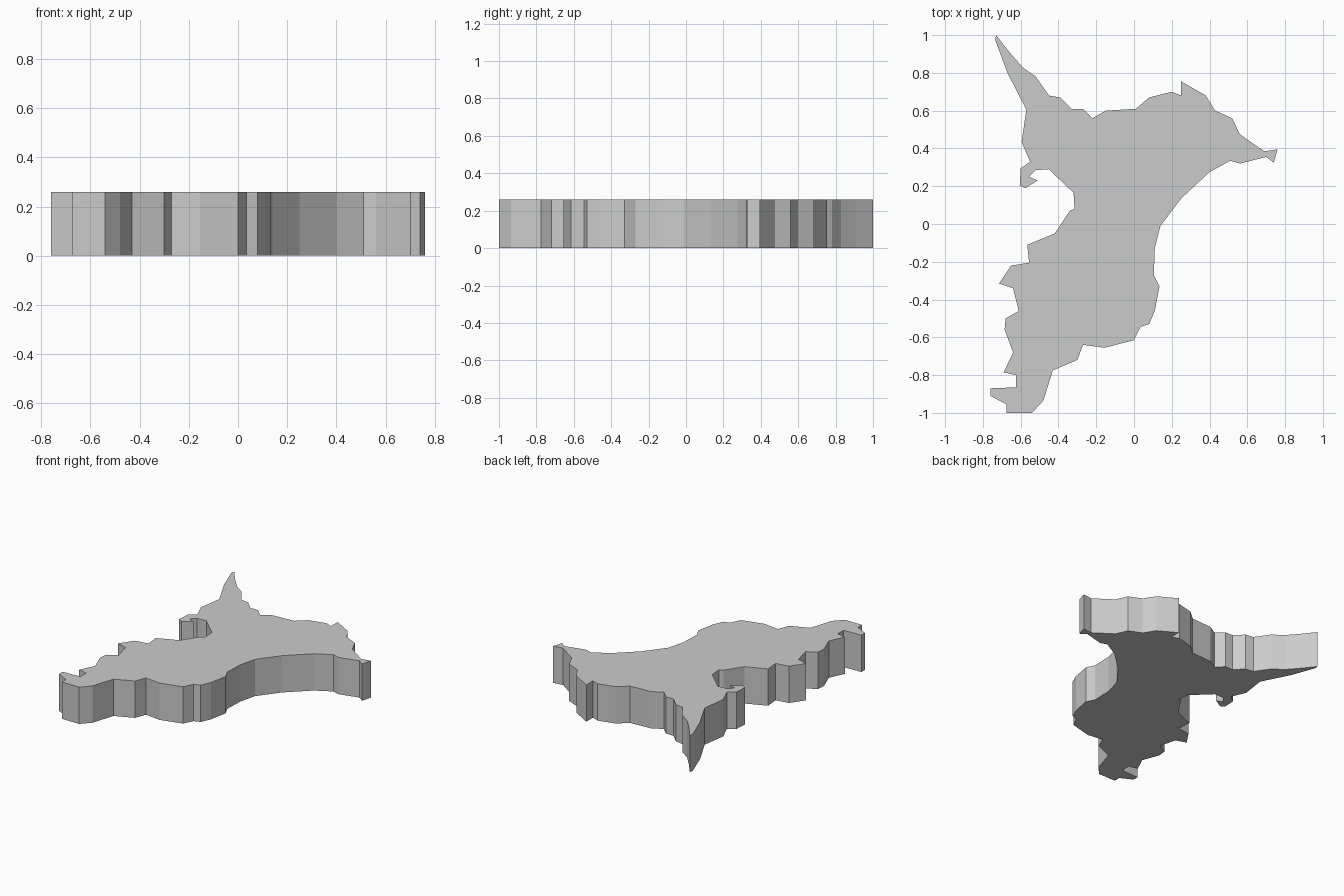
import bpy
import bmesh

HEIGHT = 0.26

# Plan outline, clockwise from the northern tip
outline = [
    # north edge
    (-.73, 1), (-.66, .91), (-.59, .83), (-.52, .78), (-.45, .68), (-.39, .67),
    (-.33, .61), (-.27, .61), (-.22, .56), (-.15, .60), (.01, .61), (.08, .67),
    (.20, .70), (.25, .68), (.25, .755), (.38, .68), (.43, .60), (.52, .56),
    # east point
    (.56, .475), (.69, .385), (.76, .395), (.74, .325), (.70, .355),
    # concave east edge
    (.56, .32), (.51, .335), (.40, .275), (.25, .135), (.14, -.01), (.11, -.13),
    (.105, -.27), (.135, -.33), (.11, -.46), (.08, -.53), (.035, -.545),
    # south edge
    (0, -.615), (-.155, -.655), (-.27, -.64), (-.30, -.72), (-.43, -.775),
    (-.48, -.935), (-.54, -1), (-.675, -1), (-.675, -.955), (-.76, -.91),
    # jagged west edge
    (-.76, -.87), (-.625, -.865), (-.625, -.80), (-.69, -.785), (-.64, -.68),
    (-.685, -.56), (-.68, -.50), (-.61, -.46), (-.64, -.34), (-.715, -.315),
    (-.65, -.22), (-.555, -.205), (-.565, -.11), (-.42, -.05), (-.34, .07),
    (-.315, .08), (-.32, .165), (-.42, .26), (-.45, .29), (-.52, .285),
    # small hook and northern spur
    (-.555, .25), (-.51, .23), (-.575, .19), (-.605, .205), (-.60, .295),
    (-.55, .33), (-.595, .435), (-.57, .605), (-.67, .80), (-.735, .975),
]

# Extrude the outline into a flat slab
bm = bmesh.new()
base = bm.faces.new([bm.verts.new((x, y, 0)) for x, y in outline])
side = bmesh.ops.extrude_face_region(bm, geom=[base], use_keep_orig=True)
top = [v for v in side["geom"] if isinstance(v, bmesh.types.BMVert)]
bmesh.ops.translate(bm, verts=top, vec=(0, 0, HEIGHT))
bmesh.ops.recalc_face_normals(bm, faces=bm.faces)

mesh = bpy.data.meshes.new("map_slab")
bm.to_mesh(mesh)
bm.free()
bpy.context.collection.objects.link(bpy.data.objects.new("map_slab", mesh))
